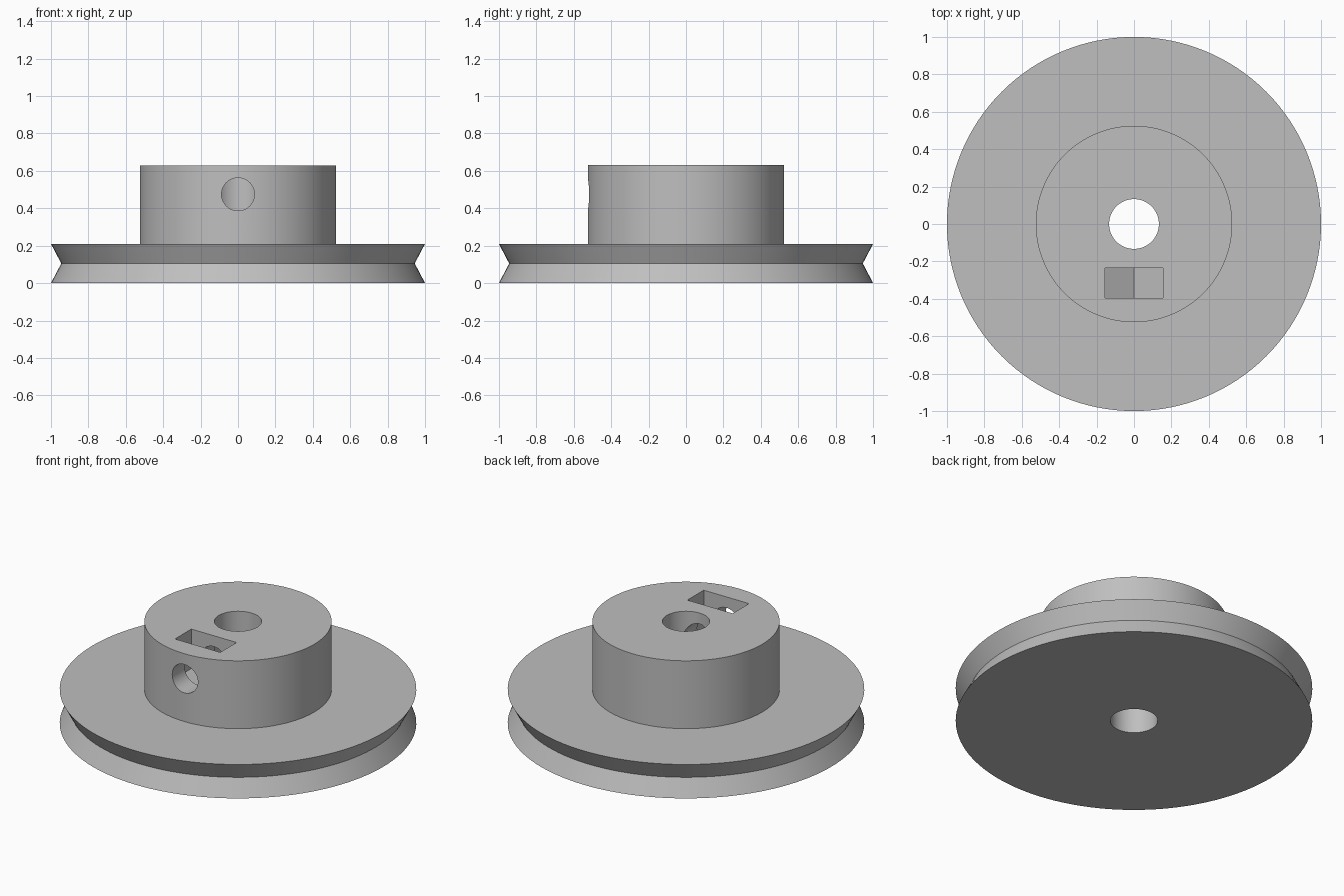
import bpy, bmesh
from math import cos, sin, tau, radians
from mathutils import Matrix

cube = bpy.data.objects.get("Cube")
if cube:
    bpy.data.objects.remove(cube, do_unlink=True)

SEGMENTS = 128
BORE, HUB, RIM, GROOVE = 0.133, 0.525, 1.0, 0.945
DISC_TOP, HUB_TOP = 0.21, 0.63
SCREW_Z, SCREW_R = 0.475, 0.088
NUT_HALF, NUT_POINT = 0.155, 0.179

grey = bpy.data.materials.new("plain grey")
grey.use_nodes = True
colour = (0.52, 0.52, 0.52, 1)
grey.diffuse_color = colour
grey.node_tree.nodes["Principled BSDF"].inputs["Base Color"].default_value = colour


def finish(name, bm):
    bmesh.ops.recalc_face_normals(bm, faces=bm.faces)
    mesh = bpy.data.meshes.new(name)
    bm.to_mesh(mesh)
    bm.free()
    mesh.materials.append(grey)
    obj = bpy.data.objects.new(name, mesh)
    bpy.context.collection.objects.link(obj)
    return obj


def lathe(name, profile):
    """Revolve a closed (radius, z) profile around the z axis."""
    bm = bmesh.new()
    rings = [[bm.verts.new((r * cos(tau * i / SEGMENTS), r * sin(tau * i / SEGMENTS), z))
              for i in range(SEGMENTS)] for r, z in profile]
    for a, b in zip(rings, rings[1:] + rings[:1]):
        for i in range(SEGMENTS):
            j = (i + 1) % SEGMENTS
            bm.faces.new((a[i], a[j], b[j], b[i]))
    return finish(name, bm)


def prism(name, outline, y_front, y_back):
    """Extrude an (x, z) outline along y."""
    bm = bmesh.new()
    face = bm.faces.new([bm.verts.new((x, y_front, z)) for x, z in outline])
    ext = bmesh.ops.extrude_face_region(bm, geom=[face])["geom"]
    moved = [v for v in ext if isinstance(v, bmesh.types.BMVert)]
    bmesh.ops.translate(bm, verts=moved, vec=(0, y_back - y_front, 0))
    return finish(name, bm)


# Grooved wheel, hub and central bore
pulley = lathe("pulley_wheel", [
    (BORE, 0), (RIM, 0), (GROOVE, DISC_TOP / 2), (RIM, DISC_TOP),
    (HUB, DISC_TOP), (HUB, HUB_TOP), (BORE, HUB_TOP)])

# Captive nut slot, open at the top with a pointed hexagonal floor
slot = prism("nut_slot_cutter", [
    (-NUT_HALF, HUB_TOP + 0.1), (-NUT_HALF, SCREW_Z - NUT_POINT / 2),
    (0, SCREW_Z - NUT_POINT), (NUT_HALF, SCREW_Z - NUT_POINT / 2),
    (NUT_HALF, HUB_TOP + 0.1)], -0.395, -0.235)

# Set screw hole from the hub's front into the bore
screw = prism("screw_hole_cutter", [
    (SCREW_R * cos(tau * i / 48), SCREW_Z + SCREW_R * sin(tau * i / 48))
    for i in range(48)], -0.7, 0)

bpy.context.view_layer.objects.active = pulley
for cutter in (slot, screw):
    cutter.hide_render = True
    mod = pulley.modifiers.new(cutter.name, "BOOLEAN")
    mod.operation = "DIFFERENCE"
    mod.solver = "EXACT"
    mod.object = cutter
    bpy.ops.object.modifier_apply(modifier=mod.name)
for cutter in (slot, screw):
    bpy.data.objects.remove(cutter, do_unlink=True)

# Smooth round walls with crisp edges
bpy.ops.object.select_all(action="DESELECT")
pulley.select_set(True)
bpy.ops.object.shade_smooth_by_angle(angle=radians(25))
